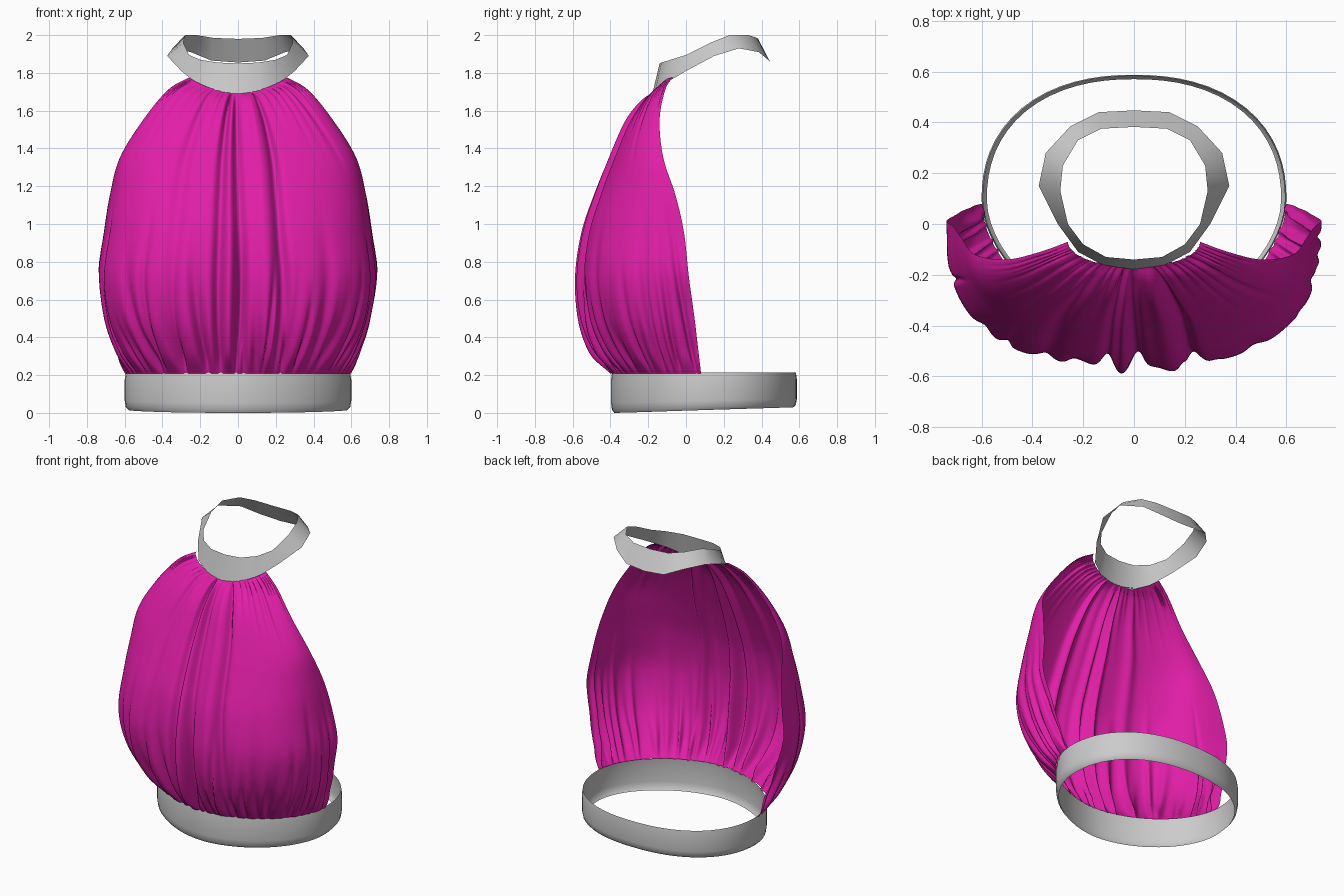
import bpy, math, random
from mathutils import Vector

if "Cube" in bpy.data.objects:
    bpy.data.objects.remove(bpy.data.objects["Cube"])

random.seed(7)


def make_object(name, verts, faces):
    me = bpy.data.meshes.new(name)
    me.from_pydata(verts, [], faces)
    me.polygons.foreach_set("use_smooth", [True] * len(me.polygons))
    me.update()
    ob = bpy.data.objects.new(name, me)
    bpy.context.collection.objects.link(ob)
    return ob


def grid_faces(rows, cols, closed):
    n = cols if closed else cols - 1
    return [(r * cols + c, (r + 1) * cols + c,
             (r + 1) * cols + (c + 1) % cols, r * cols + (c + 1) % cols)
            for r in range(rows - 1) for c in range(n)]


def spline(table, t):
    # Catmull-Rom through the table rows, t in 0..1
    f = t * (len(table) - 1)
    i = min(int(f), len(table) - 2)
    f -= i
    p = [table[max(0, min(len(table) - 1, i + k))] for k in (-1, 0, 1, 2)]
    return [0.5 * (2 * b + (c - a) * f + (2 * a - 5 * b + 4 * c - d) * f * f
                   + (3 * b - a - 3 * c + d) * f ** 3) for a, b, c, d in zip(*p)]


# waistband: oval strip, rounder in front, tucked in slightly at its lower edge
SEG = 64
verts = []
for h, k in ((0, 0.965), (0.08, 0.99), (0.25, 1.0), (0.8, 1.0), (1, 0.99)):
    for i in range(SEG):
        a = math.tau * i / SEG
        n = 1.82 if math.cos(a) > 0 else 2.25
        r = k * (abs(math.sin(a)) ** n + abs(math.cos(a)) ** n) ** (-1 / n)
        x, y = 0.6 * r * math.sin(a), 0.095 - 0.492 * r * math.cos(a)
        low = 0.015 - 0.015 * math.cos(a)
        verts.append((x, y, low + (0.213 - low) * h))
make_object("waistband", verts, grid_faces(5, SEG, True))

# collar: faceted sloping strip, half outlines mirrored
lower = [(0, -.178, 1.69), (.12, -.163, 1.70), (.22, -.11, 1.745), (.30, 0, 1.81), (.375, .15, 1.89),
         (.347, .28, 1.93), (.25, .385, 1.91), (.14, .44, 1.865), (0, .447, 1.855)]
upper = [(0, -.14, 1.85), (.11, -.13, 1.855), (.20, -.08, 1.87), (.26, 0, 1.895), (.29, .13, 1.96),
         (.28, .23, 2.0), (.22, .33, 2.0), (.13, .375, 1.985), (0, .382, 1.98)]
verts = []
for edge in (lower, upper):
    verts += edge + [(-x, y, z) for x, y, z in edge[-2:0:-1]]
make_object("collar", verts, grid_faces(2, 16, True))

# gathered front panel: side height, centre drop, half width, side y, front y, squareness
levels = [(1.775, .08, .26, -.07, -.17, 2.0),
          (1.71, .055, .37, -.11, -.225, 2.0),
          (1.55, .01, .50, -.14, -.305, 2.1),
          (1.35, 0, .62, -.12, -.385, 2.3),
          (1.15, 0, .67, -.055, -.46, 2.5),
          (.95, 0, .70, -.01, -.52, 2.65),
          (.72, 0, .73, .015, -.55, 2.7),
          (.50, 0, .71, .045, -.535, 2.5),
          (.33, 0, .66, .065, -.48, 2.1),
          (.208, 0, .595, .08, -.395, 1.85)]

# folds: position, drift, width, depth, zone, reach
folds = []
for i in range(28):
    u = -0.95 + 1.9 * (i + random.uniform(.2, .8)) / 28
    folds.append((u, random.uniform(-.03, .03), random.uniform(.012, .022),
                  -random.uniform(.006, .016), "top", random.uniform(.2, .5)))
for i in range(30):
    u = -0.95 + 1.9 * (i + random.uniform(.1, .9)) / 30
    folds.append((u, random.uniform(-.12, .12), random.uniform(.01, .03),
                  -random.uniform(.02, .045), "bottom", random.uniform(.2, .6)))
for u, drift, w, d in ((-.09, -.02, .02, -.05), (-.04, 0, .04, .03), (.015, .06, .022, -.05),
                       (.13, .04, .03, .02), (.2, .03, .02, -.04), (-.3, -.04, .03, -.02)):
    folds.append((u, drift, w, d, "full", 1))


def smooth(x):
    x = max(0, min(1, x))
    return x * x * (3 - 2 * x)


def fold_depth(u, t):
    s = 0.0
    for u0, drift, w, d, zone, reach in folds:
        g = (u - u0 - drift * (t - .7)) / (w * (0.8 + 0.5 * math.sin(math.pi * t)))
        if abs(g) > 3:
            continue
        if zone == "top":
            k = 1 - smooth(t / reach)
        elif zone == "bottom":
            k = smooth((t - (1 - reach)) / (reach * .8))
        else:
            k = smooth(t * 4 + .15)
        s += d * k * math.exp(-g * g)
    s += 0.012 * smooth(t * 1.5)
    return s * (1 - 0.8 * smooth((t - .9) / .1)) * (.2 + .8 * smooth(t / .08))


def base(u, lv):
    z, drop, xm, ye, yf, n = lv
    a = u * math.pi / 2
    s, c = math.sin(a), math.cos(a)
    r = (abs(s) ** n + abs(c) ** n) ** (-1 / n)
    # side edges curl inward below the bulge
    curl = 1 - 0.05 * smooth((abs(u) - .8) / .2) * smooth((.8 - z) / .3) * smooth((z - .208) / .15)
    return Vector((xm * r * s * curl, ye - (ye - yf) * r * c, z - drop * (1 - s * s)))


ROWS, COLS = 64, 301
verts = []
for r in range(ROWS):
    t = r / (ROWS - 1)
    lv = spline(levels, t)
    for c in range(COLS):
        u = -1 + 2 * c / (COLS - 1)
        tan = base(min(u + .01, 1), lv) - base(max(u - .01, -1), lv)
        nrm = Vector((tan.y, -tan.x, 0)).normalized()
        verts.append(base(u, lv) + nrm * fold_depth(u, t))
panel = make_object("gathered_front_panel", verts, grid_faces(ROWS, COLS, False))
mat = bpy.data.materials.new("magenta_cloth")
mat.diffuse_color = (0.76, 0.013, 0.39, 1)
mat.use_nodes = True
mat.node_tree.nodes["Principled BSDF"].inputs["Base Color"].default_value = mat.diffuse_color
panel.data.materials.append(mat)
